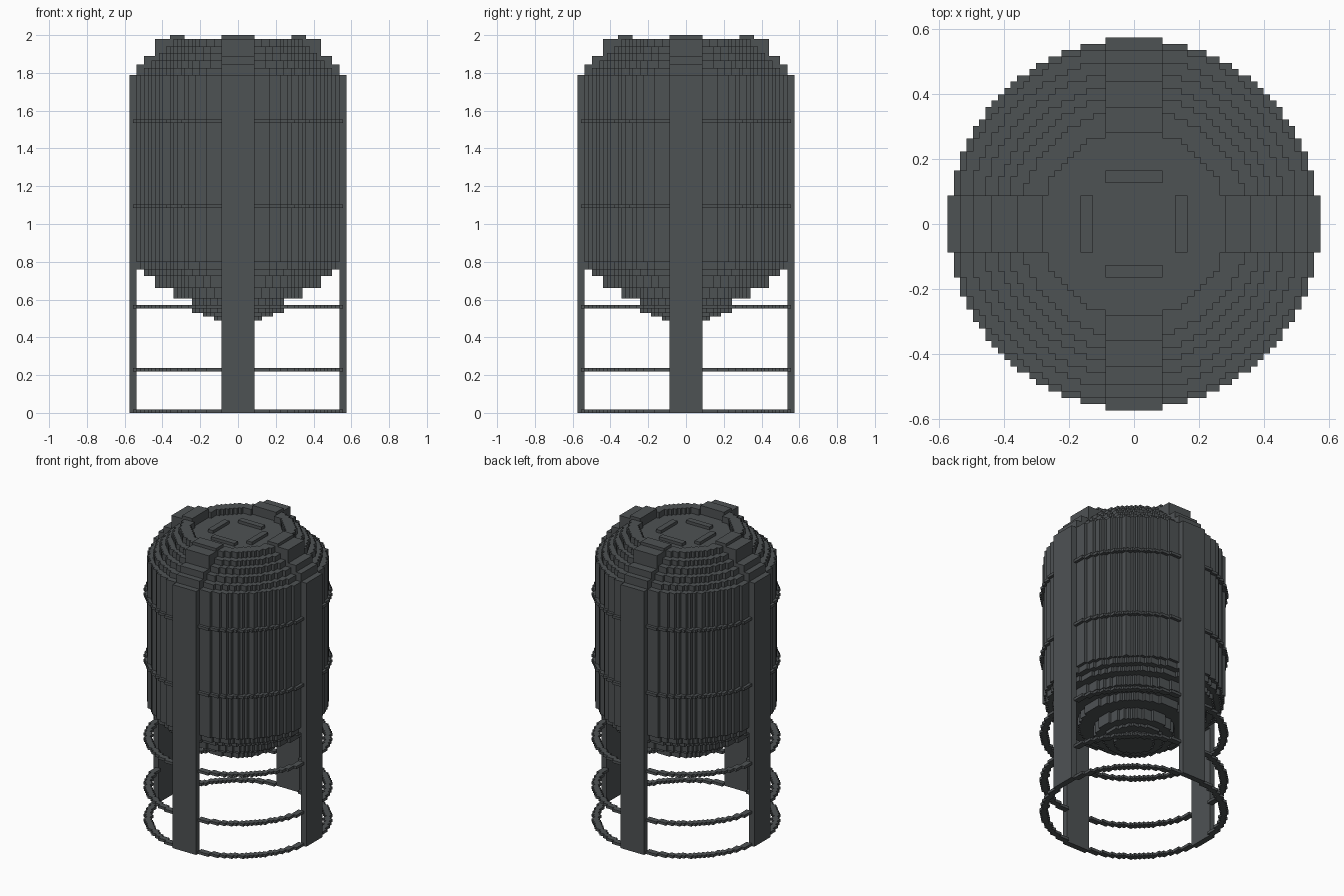
import bpy, math

if "Cube" in bpy.data.objects:
    bpy.data.objects.remove(bpy.data.objects["Cube"])

U = 0.0195          # block size of the stepped model
N = 30              # half grid size in blocks

mat = bpy.data.materials.new("dark grey metal")
mat.diffuse_color = (0.076, 0.084, 0.088, 1)
mat.use_nodes = True
mat.node_tree.nodes["Principled BSDF"].inputs["Base Color"].default_value = mat.diffuse_color


def step(table, v, default=None):
    """First value in (limit, value) rows whose limit is not passed."""
    for limit, value in table:
        if v <= limit:
            return value
    return default


def blocks(name, span):
    """Clean stepped solid: span(i, j) gives (z0, z1) of a grid column or None."""
    cols = {}
    for i in range(-N, N + 1):
        for j in range(-N, N + 1):
            s = span(i, j)
            if s:
                cols[i, j] = s
    verts, index, faces = [], {}, []

    def vert(x, y, z):
        key = (x, y, round(z, 4))
        if key not in index:
            index[key] = len(verts)
            verts.append(((x - 0.5) * U, (y - 0.5) * U, z))
        return index[key]

    def face(*pts):
        faces.append([vert(*p) for p in pts])

    for (i, j), (a, b) in cols.items():
        c = [(i, j), (i + 1, j), (i + 1, j + 1), (i, j + 1)]
        face(*[(x, y, b) for x, y in c])
        face(*[(x, y, a) for x, y in reversed(c)])
        for k, (di, dj) in enumerate([(0, -1), (1, 0), (0, 1), (-1, 0)]):
            p, q = c[k], c[(k + 1) % 4]
            n = cols.get((i + di, j + dj))
            open_parts = [(a, b)] if not n else [(a, min(b, n[0])), (max(a, n[1]), b)]
            for lo, hi in open_parts:
                if hi - lo > 1e-5:
                    face((*p, lo), (*q, lo), (*q, hi), (*p, hi))
    me = bpy.data.meshes.new(name)
    me.from_pydata(verts, [], faces)
    me.materials.append(mat)
    ob = bpy.data.objects.new(name, me)
    bpy.context.collection.objects.link(ob)
    return ob


def rad(i, j):
    return math.hypot(i, j)


# Stepped profiles: (radius in blocks, height)
TOP = [(14.8, 1.94), (18.3, 1.98), (20.3, 1.94), (22.3, 1.905),
       (24.3, 1.865), (26.3, 1.825), (28.3, 1.79)]
BOTTOM = [(6.3, 0.49), (9.3, 0.51), (12.3, 0.53), (17.3, 0.605),
          (22.3, 0.66), (25.3, 0.725), (27.3, 0.76), (28.3, 0.80)]
RIB = [(18, 2.0), (22, 1.98), (25, 1.89), (27, 1.845)]


# Tank body with domed top, recessed lid and bowl bottom
def body(i, j):
    r = rad(i, j)
    if r > 28.3 or max(abs(i), abs(j)) >= 28 and min(abs(i), abs(j)) <= 4:
        return None
    return step(BOTTOM, r), step(TOP, r)


blocks("tank_body", body)


# Four legs running up the tank sides, and ribs over the dome
def along(i, j, dx, dy):
    out, side = i * dx + j * dy, abs(i * dy - j * dx)
    return out if side <= 4 else -1


for side, dx, dy in [("front", 0, -1), ("right", 1, 0), ("back", 0, 1), ("left", -1, 0)]:
    def leg(i, j):
        return (0, 1.79) if along(i, j, dx, dy) in (28, 29) else None

    def rib(i, j):
        a = along(i, j, dx, dy)
        if not 14 <= a <= 27 or rad(i, j) <= 14.8:
            return None
        return step(TOP, rad(i, j)), step(RIB, a)

    blocks(side + "_leg", leg)
    blocks(side + "_dome_rib", rib)

# Hoops around the legs and tank
for name, z0 in [("base", 0.0), ("lower_leg", 0.22), ("upper_leg", 0.552),
                 ("lower_tank", 1.085), ("upper_tank", 1.535)]:
    def hoop(i, j):
        if min(abs(i), abs(j)) <= 4 or not 27.4 < rad(i, j) <= 29.4:
            return None
        return z0, z0 + 0.018
    blocks(name + "_hoop", hoop)


# Four raised bars on the lid
def bars(i, j):
    lo, hi = sorted((abs(i), abs(j)))
    return (1.94, 1.96) if lo <= 4 and hi in (7, 8) else None


blocks("lid_bars", bars)
